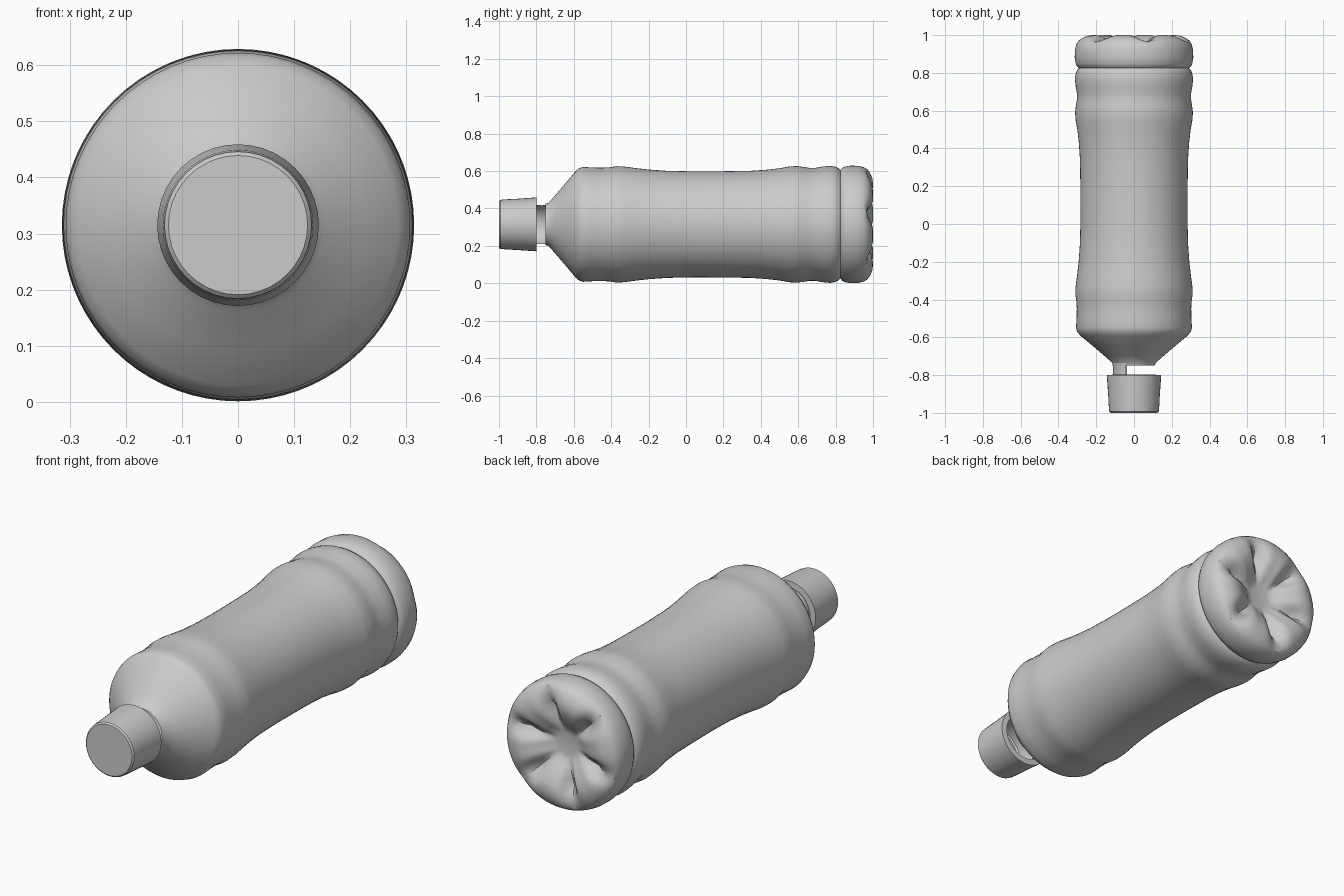
import bpy, bmesh, math

if "Cube" in bpy.data.objects:
    bpy.data.objects.remove(bpy.data.objects["Cube"])

AXIS_Z = 0.315


def lathe(name, profile, sides=64, start=0.0, sweep=math.tau, warp=None):
    """Spin (y, radius) points about the lying bottle's axis; radius 0 closes the end."""
    bm = bmesh.new()
    full = abs(sweep - math.tau) < 1e-6
    count = sides if full else sides + 1
    rings = []
    for y, r in profile:
        ring = []
        for i in range(1 if r == 0 else count):
            a = start + sweep * i / sides
            yy = warp(y, r, a) if warp else y
            ring.append(bm.verts.new((r * math.cos(a), yy, AXIS_Z + r * math.sin(a))))
        rings.append(ring)
    for p, q in zip(rings, rings[1:]):
        for i in range(sides):
            j = (i + 1) % count
            quad = [p[i % len(p)], p[j % len(p)], q[j % len(q)], q[i % len(q)]]
            bm.faces.new(list(dict.fromkeys(quad)))
    bmesh.ops.recalc_face_normals(bm, faces=bm.faces)
    mesh = bpy.data.meshes.new(name)
    bm.to_mesh(mesh)
    bm.free()
    ob = bpy.data.objects.new(name, mesh)
    bpy.context.collection.objects.link(ob)
    bpy.ops.object.select_all(action='DESELECT')
    ob.select_set(True)
    bpy.context.view_layer.objects.active = ob
    bpy.ops.object.shade_smooth_by_angle(angle=math.radians(35))
    return ob


# cap: slightly flared cup with a rounded front rim and a narrow rear lip
lathe("cap", [(-1.0, 0), (-1.0, 0.124), (-0.993, 0.131), (-0.96, 0.134),
              (-0.90, 0.137), (-0.83, 0.142), (-0.80, 0.144), (-0.798, 0.115)], 40)

# neck: short collar, with only the left wall reaching the cap
lathe("neck_wall", [(-0.80, 0.112), (-0.77, 0.110), (-0.735, 0.115)], 24,
      math.radians(112), math.radians(138))

# body: cone shoulder, rib, slim grip, second rib, then the groove
lathe("body", [(-0.75, 0.111), (-0.735, 0.115), (-0.70, 0.155), (-0.64, 0.225),
               (-0.59, 0.285), (-0.57, 0.301), (-0.55, 0.307), (-0.50, 0.304),
               (-0.45, 0.303), (-0.41, 0.305), (-0.37, 0.311), (-0.33, 0.309),
               (-0.27, 0.301), (-0.20, 0.293), (-0.10, 0.286), (0.05, 0.283),
               (0.20, 0.284), (0.34, 0.286), (0.43, 0.292), (0.50, 0.300),
               (0.55, 0.309), (0.59, 0.312), (0.63, 0.307), (0.66, 0.302),
               (0.69, 0.302), (0.73, 0.309), (0.77, 0.313), (0.80, 0.308),
               (0.815, 0.300), (0.825, 0.290)])


# base: rounded foot pressed into six petals around a hollow centre
def petals(y, r, a):
    valley = ((1 + math.cos(6 * (a - math.radians(15)))) / 2) ** 3
    band = max(0.0, 1 - abs(r - 0.19) / 0.12) if y > 0.93 else 0.0
    return y - 0.06 * valley * band


lathe("base", [(0.825, 0.290), (0.835, 0.302), (0.85, 0.309), (0.88, 0.314),
               (0.92, 0.313), (0.95, 0.306), (0.97, 0.295), (0.985, 0.275),
               (0.996, 0.25), (1.0, 0.22), (0.995, 0.19), (0.982, 0.16),
               (0.965, 0.13), (0.945, 0.10), (0.925, 0.075), (0.92, 0.05), (0.92, 0)],
      72, warp=petals)
